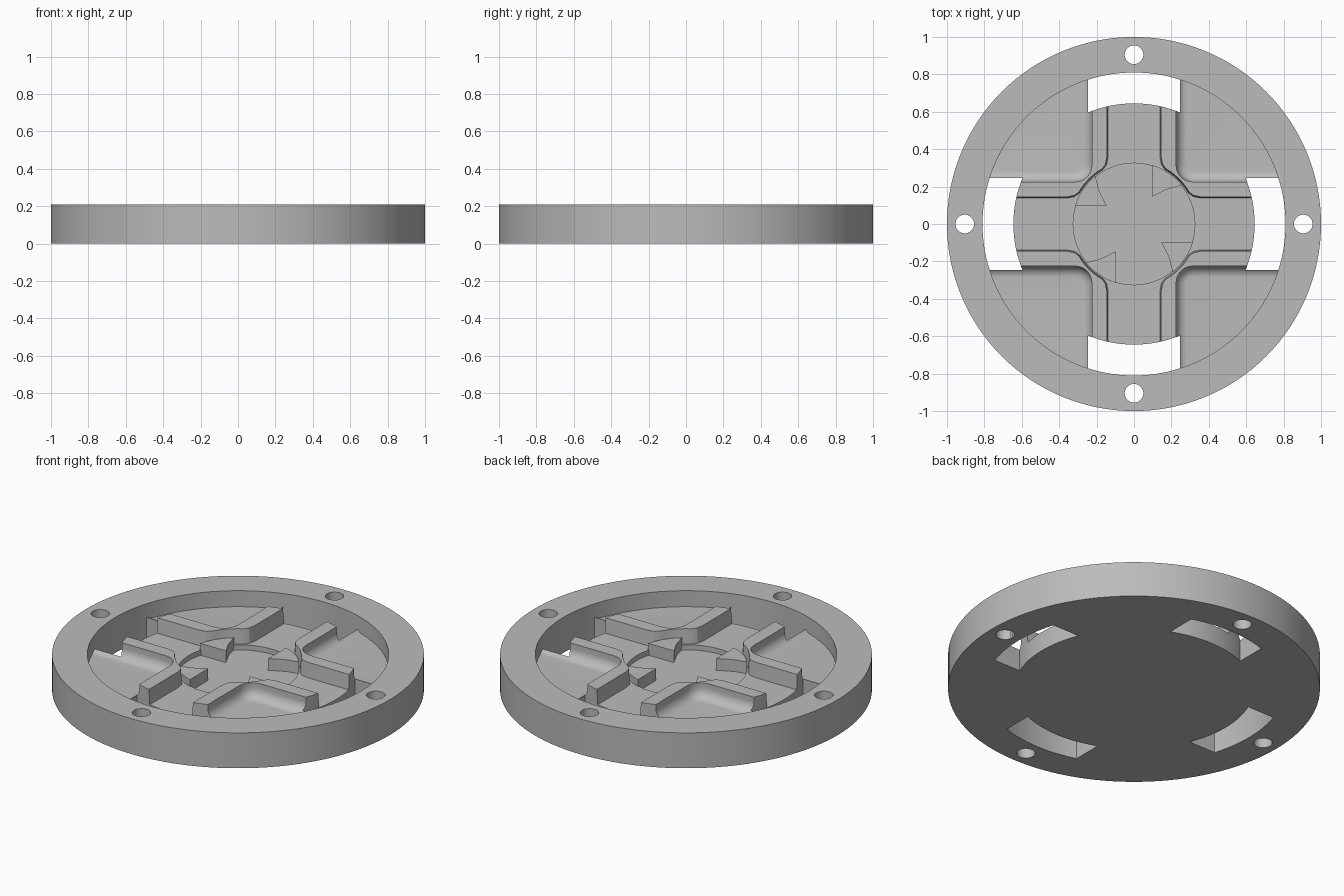
import bpy, bmesh
from math import pi, sin, cos, radians, sqrt, asin
from mathutils import Matrix

cube = bpy.data.objects.get("Cube")
if cube:
    bpy.data.objects.remove(cube, do_unlink=True)

SEG = 128
TOP, FLOOR, HUB_FLOOR = 0.21, 0.115, 0.085
RIM_IN, HUB_R, SLOT_R = 0.81, 0.325, 0.645

grey = bpy.data.materials.new("plain_grey")
grey.use_nodes = True
grey.diffuse_color = (0.5, 0.5, 0.5, 1)
grey.node_tree.nodes["Principled BSDF"].inputs["Base Color"].default_value = (0.5, 0.5, 0.5, 1)


def finish(name, bm):
    bmesh.ops.recalc_face_normals(bm, faces=bm.faces)
    mesh = bpy.data.meshes.new(name)
    bm.to_mesh(mesh)
    bm.free()
    mesh.materials.append(grey)
    ob = bpy.data.objects.new(name, mesh)
    bpy.context.collection.objects.link(ob)
    return ob


def loft(name, sections, closed=False, turn=0):
    """Skin a list of equal closed sections, capping the ends if open."""
    bm = bmesh.new()
    loops = [[bm.verts.new(p) for p in s] for s in sections]
    pairs = list(zip(loops, loops[1:]))
    if closed:
        pairs.append((loops[-1], loops[0]))
    else:
        bm.faces.new(loops[0])
        bm.faces.new(loops[-1])
    for a, b in pairs:
        for i in range(len(a)):
            j = (i + 1) % len(a)
            bm.faces.new((a[i], a[j], b[j], b[i]))
    bm.transform(Matrix.Rotation(turn, 4, 'Z'))
    return finish(name, bm)


def prism(name, outline, z0, z1, turn=0):
    return loft(name, [[(x, y, z) for x, y in outline] for z in (z0, z1)], turn=turn)


def circle(r, n=SEG, cx=0, cy=0):
    return [(cx + r * cos(2 * pi * i / n), cy + r * sin(2 * pi * i / n)) for i in range(n)]


def combine(body, other, operation):
    mod = body.modifiers.new("join", 'BOOLEAN')
    mod.operation, mod.solver, mod.object = operation, 'EXACT', other
    bpy.context.view_layer.objects.active = body
    bpy.ops.object.modifier_apply(modifier=mod.name)
    bpy.data.objects.remove(other, do_unlink=True)


# Corner wall: tapered channel side, flat top, and a cove down to the pocket floor
WALL_TOP, WALL_OUT, CORNER_R, COVE_R = 0.203, 0.225, 0.09, 0.06


def inner_path(w, r):
    half = [(w, 0.85), (w, 0.36), (w + 0.008, 0.318)]
    arc = [(r * cos(radians(a)), r * sin(radians(a))) for a in range(60, 29, -5)]
    return half + arc + [(y, x) for x, y in reversed(half)]


def outer_path(offset):
    w, c, r = WALL_OUT + offset, WALL_OUT + CORNER_R, CORNER_R - offset
    half = [(w, 0.85), (w, 0.37), (w, 0.335)]
    arc = [(c + r * cos(radians(a)), c + r * sin(radians(a))) for a in range(180, 271, 15)]
    return half + arc + [(y, x) for x, y in reversed(half)]


def wall(turn):
    rails = [(inner_path(0.133, 0.329), 0.05), (inner_path(0.145, 0.341), WALL_TOP),
             (outer_path(0), WALL_TOP)]
    for i in range(9):
        a = pi / 2 * i / 8
        rails.append((outer_path(COVE_R * (1 - cos(a))), FLOOR - 0.0005 + COVE_R * (1 - sin(a))))
    rails.append((outer_path(COVE_R), 0.05))
    count = len(rails[0][0])
    return loft("corner_wall", [[(*path[k], z) for path, z in rails] for k in range(count)], turn=turn)


# Inner plate with its sunken hub and four corner walls
body = prism("slotted_cover", circle(0.9), 0, FLOOR)
combine(body, prism("hub_cutter", circle(HUB_R), HUB_FLOOR, 0.4), 'DIFFERENCE')
for k in range(4):
    combine(body, wall(k * pi / 2), 'UNION')

# Curved slots at the ends of the channels
half_w = 0.245
span = asin(half_w / SLOT_R)
slot = [(SLOT_R * sin(t), SLOT_R * cos(t)) for t in (span * (i / 8 - 1) for i in range(17))]
slot += [(half_w, 0.95), (-half_w, 0.95)]
for k in range(4):
    combine(body, prism("slot_cutter", slot, -0.1, 0.4, k * pi / 2), 'DIFFERENCE')

# Hooked teeth around the hub
a0, a1 = pi - asin(0.095 / 0.33), pi - asin(0.257 / 0.33)
tooth = [(-0.145, 0.095), (-0.178, 0.16), (-0.19, 0.19), (-0.197, 0.222)]
tooth += [(0.33 * cos(a), 0.33 * sin(a)) for a in (a1 + (a0 - a1) * i / 6 for i in range(7))]
for k in range(4):
    combine(body, prism("tooth", tooth, 0.04, 0.155, k * pi / 2), 'UNION')

# Outer rim with four bolt holes
section = [(RIM_IN, 0), (1, 0), (1, TOP), (RIM_IN, TOP)]
rim = loft("rim", [[(r * c, r * s, z) for r, z in section] for c, s in circle(1)], closed=True)
combine(body, rim, 'UNION')
for k in range(4):
    hole = prism("bolt_cutter", circle(0.05, 32, 0.905), -0.1, 0.4, k * pi / 2)
    combine(body, hole, 'DIFFERENCE')

# Smooth the curved faces, keep the edges crisp
bpy.ops.object.select_all(action='DESELECT')
body.select_set(True)
bpy.context.view_layer.objects.active = body
bpy.ops.object.shade_smooth_by_angle(angle=radians(25))
